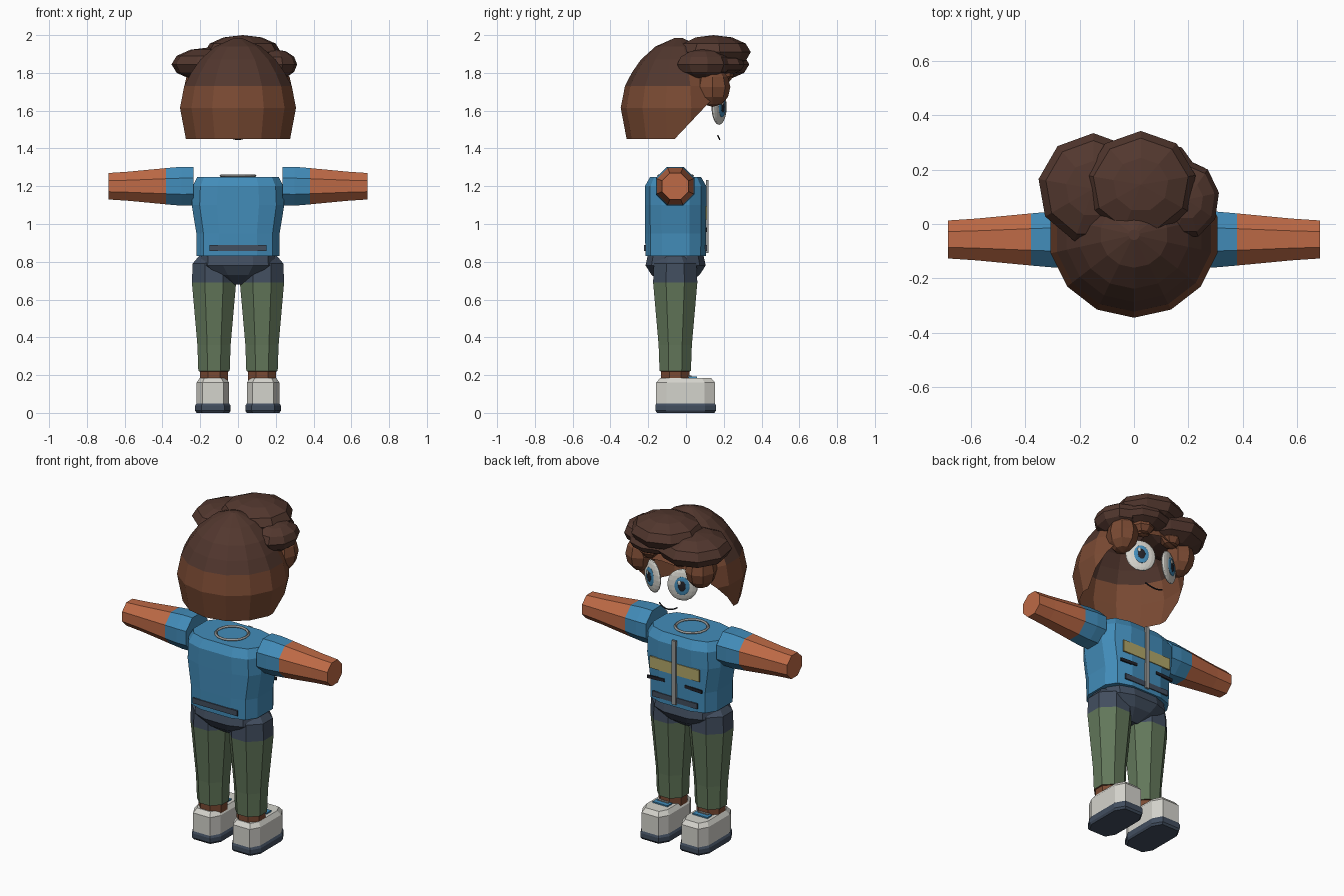
import bpy, bmesh, math
from mathutils import Matrix, Vector

if "Cube" in bpy.data.objects:
    bpy.data.objects.remove(bpy.data.objects["Cube"])


def material(name, rgb):
    lin = [((c / 255 + 0.055) / 1.055) ** 2.4 for c in rgb]
    m = bpy.data.materials.new(name)
    m.diffuse_color = (*lin, 1)
    m.use_nodes = True
    m.node_tree.nodes["Principled BSDF"].inputs["Base Color"].default_value = m.diffuse_color
    return m


SKIN = material("arm_skin", (190, 106, 70))
HEAD = material("head_brown", (122, 74, 51))
HAIR = material("hair_brown", (82, 55, 46))
BLUE = material("shirt_blue", (66, 140, 185))
SLATE = material("slate", (66, 78, 95))
GREEN = material("trouser_green", (98, 119, 90))
WHITE = material("off_white", (212, 211, 204))
GREY = material("trim_grey", (150, 151, 150))
YELLOW = material("band_yellow", (178, 167, 106))
DARK = material("dark", (34, 35, 42))


def finish(name, bm, mats, matrix=None, rule=None):
    if matrix is not None:
        bm.transform(matrix)
    bm.normal_update()
    me = bpy.data.meshes.new(name)
    for m in mats:
        me.materials.append(m)
    if rule:
        for f in bm.faces:
            f.material_index = rule(f.calc_center_median())
    bm.to_mesh(me)
    bm.free()
    ob = bpy.data.objects.new(name, me)
    bpy.context.collection.objects.link(ob)
    return ob


def loft(rings, n=8, power=1.0, caps=True):
    """Rings of (cx, cy, z, rx, ry); a power under 1 squares the section."""
    bm = bmesh.new()
    loops = []
    for cx, cy, z, rx, ry in rings:
        loop = []
        for i in range(n):
            a = 2 * math.pi * (i + 0.5) / n
            c, s = math.cos(a), math.sin(a)
            loop.append(bm.verts.new((cx + rx * math.copysign(abs(c) ** power, c),
                                      cy + ry * math.copysign(abs(s) ** power, s), z)))
        loops.append(loop)
    for a, b in zip(loops, loops[1:]):
        for i in range(n):
            j = (i + 1) % n
            bm.faces.new((a[i], a[j], b[j], b[i]))
    if caps:
        bm.faces.new(loops[0][::-1])
        bm.faces.new(loops[-1])
    return bm


def box(name, mat, center, size, rot=0):
    bm = bmesh.new()
    bmesh.ops.create_cube(bm, size=1)
    finish(name, bm, [mat], Matrix.Translation(center) @ Matrix.Rotation(rot, 4, 'Y')
           @ Matrix.Diagonal((*size, 1)))


def ball(name, mat, center, radii, seg=9, rings=5, yaw=0):
    bm = bmesh.new()
    bmesh.ops.create_uvsphere(bm, u_segments=seg, v_segments=rings, radius=1)
    return finish(name, bm, [mat], Matrix.Translation(center)
                  @ Matrix.Rotation(yaw, 4, 'Z') @ Matrix.Diagonal((*radii, 1)))


# Jacket body with collar ring, hem bands, zip, chest band and pockets
CY = -0.055
finish("jacket", loft([(0, CY, .83, .225, .163), (0, CY, .95, .225, .165),
                       (0, CY, 1.10, .25, .166), (0, CY, 1.20, .245, .166),
                       (0, CY, 1.25, .22, .137)], 12, 0.6), [BLUE])
bpy.ops.mesh.primitive_torus_add(major_segments=16, minor_segments=4, major_radius=.09,
                                 minor_radius=.008, location=(0, CY, 1.255))
collar = bpy.context.object
collar.name = "collar_ring"
collar.data.materials.append(GREY)
box("hem_band_back", SLATE, (0, -.217, .873), (.30, .009, .032))
box("hem_band_front", SLATE, (0, .106, .873), (.30, .009, .032))
box("chest_band", YELLOW, (0, .107, 1.06), (.33, .009, .07))
box("zip", GREY, (0, .112, 1.04), (.026, .012, .385))
for s in (-1, 1):
    box("pocket_slit", DARK, (s * .125, .107, .97), (.115, .009, .018), s * .05)

# Pelvis
finish("pelvis", loft([(0, CY, .68, .05, .06), (0, CY, .73, .14, .13),
                       (0, CY, .78, .205, .163), (0, CY, .84, .20, .15)], 12, 0.7), [SLATE])

K = 1 / math.cos(math.pi / 8)
for s in (-1, 1):
    # Arm: blue sleeve, bare forearm
    rings = [(0, 0, z, r * K, r * K) for z, r in
             ((.235, .102), (.30, .103), (.38, .096), (.58, .077), (.685, .07))]
    turn = Matrix.Translation((0, CY - .002, 1.2)) @ Matrix.Rotation(s * math.pi / 2, 4, 'Y')
    finish("arm", loft(rings), [BLUE, SKIN], turn, lambda c: int(abs(c.x) > .38))

    # Leg: shorts top, trousers, bare ankle
    x = s * .127
    rings = [(x, CY - .002, z, r * K, r * K) for z, r in
             ((.15, .075), (.22, .075), (.221, .083), (.36, .088), (.69, .117),
              (.79, .113), (.83, .08))]
    finish("leg", loft(rings), [HEAD, GREEN, SLATE], None,
           lambda c: 0 if c.z < .2206 else 1 if c.z < .69 else 2)

    # Shoe, sole and lace strip
    x = s * .133
    finish("shoe", loft([(x, -.002, .045, .09, .162), (x, -.002, .16, .09, .162),
                         (x, -.002, .185, .072, .14)], 8, 0.5), [WHITE])
    finish("sole", loft([(x, -.002, 0, .09, .158), (x, -.002, .012, .098, .167),
                         (x, -.002, .038, .098, .167), (x, -.002, .05, .09, .162)], 8, 0.5),
           [SLATE])
    box("lace_strip", BLUE, (x, .035, .188), (.10, .045, .009))
    box("shoe_tongue", GREY, (x, .02, .193), (.07, .02, .009))

    # Eye: white, iris, pupil and glint layered along the outward gaze
    yaw = -s * math.radians(25)
    gaze = Matrix.Rotation(yaw, 3, 'Z') @ Vector((0, 1, 0))
    eye = Vector((s * .1, .175, 1.62))
    side = gaze.cross(Vector((0, 0, 1)))
    for name, mat, radii, out in (("eye_white", WHITE, (.085, .02, .095), 0),
                                  ("iris", BLUE, (.042, .006, .055), .018),
                                  ("pupil", DARK, (.022, .005, .032), .022)):
        ball(name, mat, eye + gaze * out, radii, 16, 10, yaw)
    ball("eye_glint", WHITE, eye + gaze * .026 + side * .014 + Vector((0, 0, .022)),
         (.01, .004, .013), 8, 6, yaw)

    # Brown side locks
    ball("side_lock", HEAD, (s * .20, .14, 1.725), (.085, .095, .105), 8, 6)
    ball("brow_lock", HEAD, (s * .10, .19, 1.80), (.07, .065, .06), 8, 5)

# Head: open shell, cut by a slope at the front, hair coloured above
HY = -.04
bm = loft([(0, HY, z, r, r * .97) for z, r in
           ((1.45, .283), (1.615, .315), (1.73, .292), (1.80, .255), (1.87, .205),
            (1.94, .125), (1.985, .02))], 14, 1.0, False)
bmesh.ops.holes_fill(bm, edges=[e for e in bm.edges if e.is_boundary and e.verts[0].co.z > 1.9])
bmesh.ops.bisect_plane(bm, geom=bm.verts[:] + bm.edges[:] + bm.faces[:], clear_outer=True,
                       plane_co=(0, -.06, 1.45), plane_no=(0, 1.06, -1))
finish("head_shell", bm, [HEAD, HAIR], None,
       lambda c: int(c.z > 1.80 or (c.z > 1.73 and c.y < 0)))

# Hair tufts
for name, c, r in (("hair_top", (.025, .145, 1.91), (.205, .198, .09)),
                   ("hair_left", (-.15, .13, 1.845), (.205, .205, .09)),
                   ("hair_right", (.195, .09, 1.845), (.12, .145, .08)),
                   ("hair_fringe", (.08, .19, 1.845), (.15, .12, .06))):
    ball(name, HAIR, c, r, 9, 6)

# Smile
cu = bpy.data.curves.new("smile", 'CURVE')
cu.dimensions = '3D'
cu.bevel_depth = .004
cu.bevel_resolution = 1
sp = cu.splines.new('POLY')
sp.points.add(8)
for i, p in enumerate(sp.points):
    t = i / 4 - 1
    p.co = (t * .06, .178 - .01 * t * t, 1.448 + .02 * t * t, 1)
cu.materials.append(DARK)
bpy.context.collection.objects.link(bpy.data.objects.new("smile", cu))
